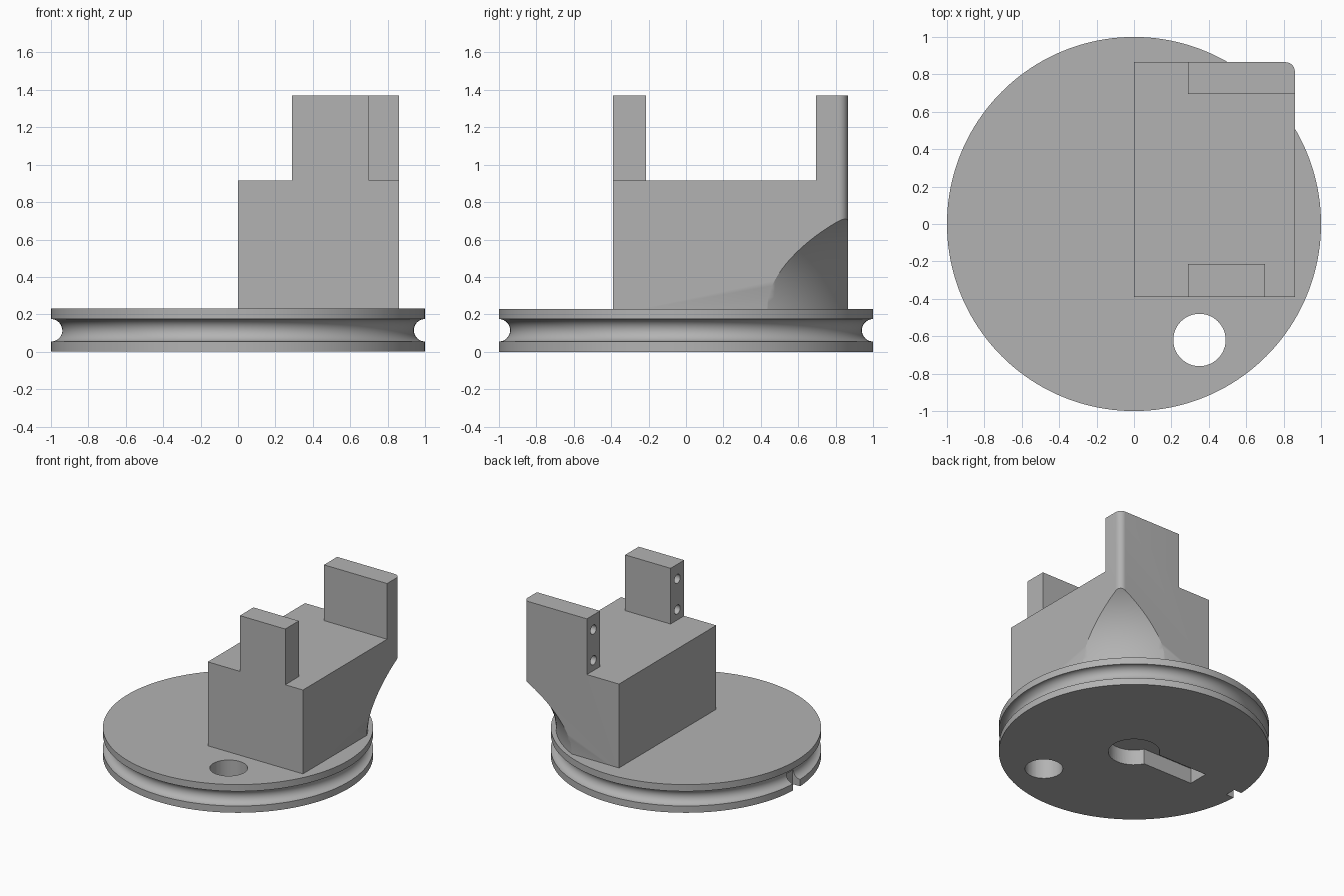
import bpy, bmesh, math
from mathutils import Matrix, Vector

cube = bpy.data.objects.get("Cube")
if cube:
    bpy.data.objects.remove(cube, do_unlink=True)

grey = bpy.data.materials.new("plain_grey")
grey.use_nodes = True
COLOUR = (0.45, 0.45, 0.45, 1)
grey.diffuse_color = COLOUR
grey.node_tree.nodes["Principled BSDF"].inputs["Base Color"].default_value = COLOUR


def finish(name, bm):
    bmesh.ops.recalc_face_normals(bm, faces=bm.faces)
    mesh = bpy.data.meshes.new(name)
    bm.to_mesh(mesh)
    bm.free()
    obj = bpy.data.objects.new(name, mesh)
    mesh.materials.append(grey)
    bpy.context.collection.objects.link(obj)
    return obj


def lathe(name, profile, steps=160):
    """Revolve (radius, height) points that start and end on the z axis."""
    bm = bmesh.new()
    verts = [bm.verts.new((r, 0, z)) for r, z in profile]
    edges = [bm.edges.new(pair) for pair in zip(verts, verts[1:])]
    bmesh.ops.spin(bm, geom=verts + edges, axis=(0, 0, 1), cent=(0, 0, 0),
                   angle=math.tau, steps=steps, use_duplicate=False)
    bmesh.ops.remove_doubles(bm, verts=bm.verts, dist=1e-4)
    return finish(name, bm)


def box(name, low, high):
    low, high = Vector(low), Vector(high)
    bm = bmesh.new()
    bmesh.ops.create_cube(bm, size=1, matrix=Matrix.Translation((low + high) / 2)
                          @ Matrix.Diagonal((high - low).to_4d()))
    return finish(name, bm)


def rod(name, centre, radius, length, along_x=False, sides=48):
    turn = Matrix.Rotation(math.pi / 2, 4, 'Y') if along_x else Matrix()
    bm = bmesh.new()
    bmesh.ops.create_cone(bm, cap_ends=True, segments=sides, radius1=radius,
                          radius2=radius, depth=length,
                          matrix=Matrix.Translation(centre) @ turn)
    return finish(name, bm)


def combine(target, tool, operation='DIFFERENCE'):
    tool.hide_render = True
    mod = target.modifiers.new("cut", 'BOOLEAN')
    mod.object, mod.operation, mod.solver = tool, operation, 'EXACT'
    bpy.context.view_layer.objects.active = target
    bpy.ops.object.modifier_apply(modifier=mod.name)
    bpy.data.objects.remove(tool, do_unlink=True)


def smooth(obj):
    bpy.ops.object.select_all(action='DESELECT')
    obj.select_set(True)
    bpy.context.view_layer.objects.active = obj
    bpy.ops.object.shade_smooth_by_angle(angle=math.radians(30))


# Grooved wheel
TOP, MID, GROOVE = 0.23, 0.115, 0.06
rim = [(1 - GROOVE * math.cos(a), MID + GROOVE * math.sin(a))
       for a in (math.pi * (i / 16 - 0.5) for i in range(17))]
wheel = lathe("grooved_wheel", [(0, 0), (1, 0)] + rim + [(1, TOP), (0, TOP)])

# Through hole, keyhole recess underneath and rim notch
RECESS = 0.125
combine(wheel, rod("hole_cutter", (0.35, -0.62, MID), 0.14, 1))
combine(wheel, rod("hub_cutter", (0, 0, 0), 0.19, 2 * RECESS))
combine(wheel, box("slot_cutter", (-0.62, -0.085, -0.1), (0, 0.085, RECESS)))
combine(wheel, box("notch_cutter", (-1.1, -0.045, -0.1), (-0.93, 0.045, 0.12)))
smooth(wheel)

# Upright block with one rounded corner
X1, Y0, Y1, DECK, HIGH = 0.86, -0.39, 0.865, 0.915, 1.37
block = box("bracket_block", (0, Y0, 0.2), (X1, Y1, HIGH))
bm = bmesh.new()
bm.from_mesh(block.data)
corner = [e for e in bm.edges
          if all(v.co.x > X1 - 0.01 and v.co.y > Y1 - 0.01 for v in e.verts)]
bmesh.ops.bevel(bm, geom=corner, offset=0.05, segments=10, profile=0.5,
                affect='EDGES')
bm.to_mesh(block.data)
bm.free()

# Remove the space around the two posts
combine(block, box("gap_cutter", (-1, -0.215, DECK), (2, 0.695, 2)))
combine(block, box("side_cutter", (-1, -1, DECK), (0.29, 2, 2)))
combine(block, box("front_step_cutter", (0.70, -1, DECK), (2, 0, 2)))

# Curved undercut where the block overhangs the wheel
R0, SWEEP = 0.963, 0.605
flare = [(R0 + SWEEP * (1 - math.cos(a)), TOP + SWEEP * math.sin(a))
         for a in (math.radians(70) * i / 24 for i in range(25))]
combine(block, lathe("flare_tool", [(0, 0.1), (R0, 0.1)] + flare
                     + [(flare[-1][0], 2), (0, 2)]), 'INTERSECT')

# Blind screw holes in the side of each post
for y in (-0.3025, 0.78):
    for z in (1.0, 1.25):
        combine(block, rod("screw_cutter", (0.29, y, z), 0.037, 0.5, True, 32))
smooth(block)
